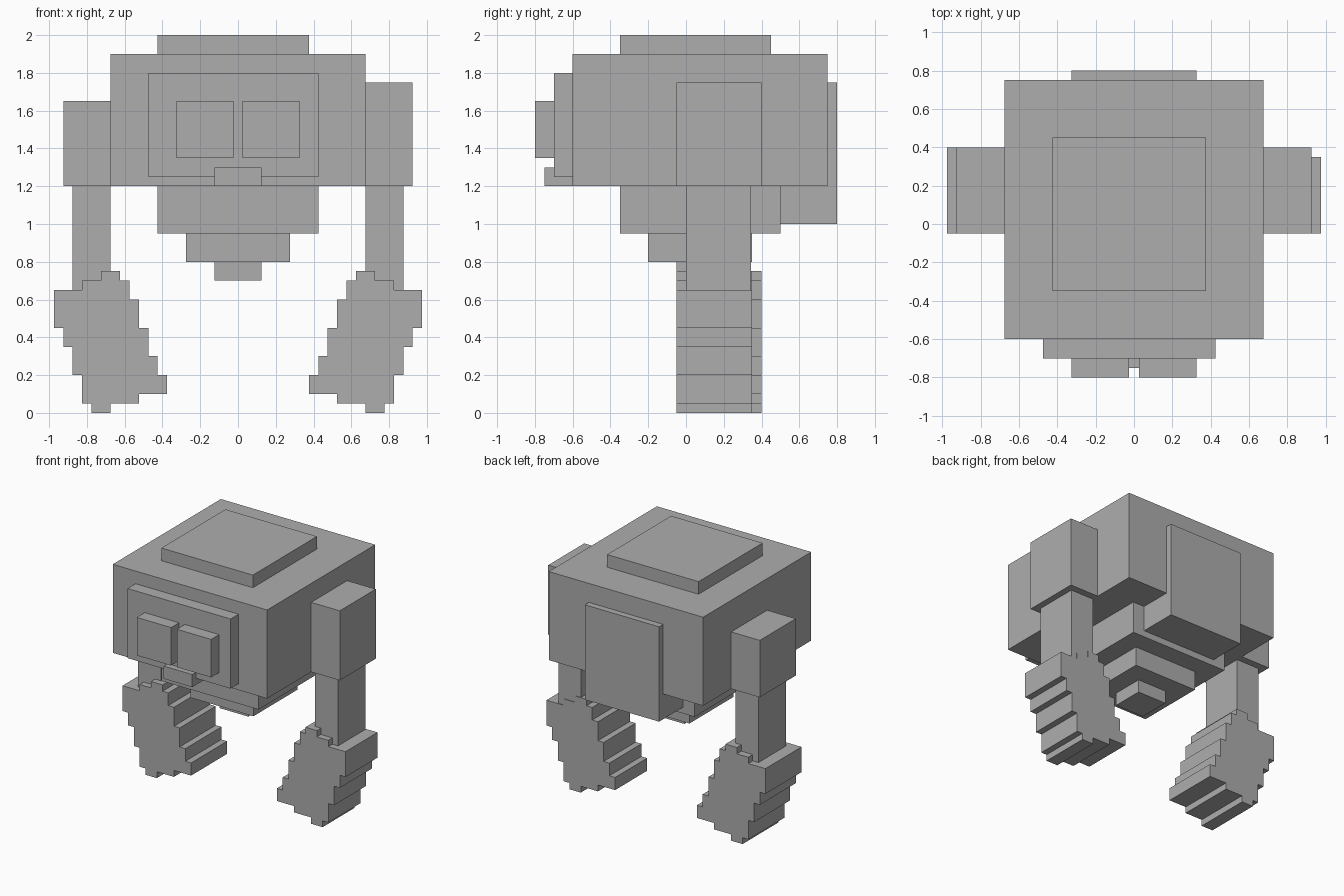
import bpy
import bmesh

if "Cube" in bpy.data.objects:
    bpy.data.objects.remove(bpy.data.objects["Cube"])

grey = bpy.data.materials.new("stone_grey")
grey.diffuse_color = (0.42, 0.42, 0.42, 1)
grey.use_nodes = True
grey.node_tree.nodes["Principled BSDF"].inputs["Base Color"].default_value = grey.diffuse_color


def finish(name, bm):
    bmesh.ops.recalc_face_normals(bm, faces=bm.faces)
    mesh = bpy.data.meshes.new(name)
    bm.to_mesh(mesh)
    bm.free()
    mesh.materials.append(grey)
    obj = bpy.data.objects.new(name, mesh)
    bpy.context.collection.objects.link(obj)
    return obj


def box(name, x, y, z):
    """Box from (min, max) ranges on each axis."""
    bm = bmesh.new()
    bmesh.ops.create_cube(bm, size=1)
    for v in bm.verts:
        v.co = [r[0] if c < 0 else r[1] for c, r in zip(v.co, (x, y, z))]
    return finish(name, bm)


def mirrored(side, a, b):
    return tuple(sorted((side * a, side * b)))


# Head block, cap and back plate
box("head", (-0.675, 0.675), (-0.6, 0.75), (1.2, 1.9))
box("cap", (-0.425, 0.375), (-0.35, 0.45), (1.9, 2.0))
box("back_plate", (-0.325, 0.325), (0.5, 0.8), (1.0, 1.75))

# Face
box("face_plate", (-0.475, 0.425), (-0.7, -0.6), (1.25, 1.8))
box("mouth", (-0.125, 0.125), (-0.75, -0.6), (1.2, 1.3))

# Stepped underside
box("belly_upper", (-0.425, 0.425), (-0.35, 0.5), (0.95, 1.2))
box("belly_middle", (-0.275, 0.275), (-0.2, 0.35), (0.8, 0.95))
box("belly_tip", (-0.125, 0.125), (-0.05, 0.2), (0.7, 0.8))

# Hand rows: (inner x, outer x, top z), from the bottom up
HAND = [
    (0.675, 0.775, 0.05), (0.525, 0.825, 0.10), (0.375, 0.825, 0.20),
    (0.425, 0.875, 0.30), (0.475, 0.875, 0.35), (0.475, 0.925, 0.45),
    (0.525, 0.975, 0.60), (0.575, 0.975, 0.65), (0.575, 0.825, 0.70),
    (0.625, 0.725, 0.75),
]


def hand(name, side, y0, y1):
    """Stepped outline extruded from front to back."""
    inner, outer, z = [], [], 0.0
    for xi, xo, top in HAND:
        inner += [(xi, z), (xi, top)]
        outer += [(xo, z), (xo, top)]
        z = top
    outline = []
    for p in inner + outer[::-1]:
        # skip points in the middle of a straight vertical edge
        if len(outline) > 1 and outline[-1][0] == outline[-2][0] == p[0]:
            outline.pop()
        if not outline or outline[-1] != p:
            outline.append(p)
    bm = bmesh.new()
    face = bm.faces.new([bm.verts.new((side * x, y0, h)) for x, h in outline])
    ext = bmesh.ops.extrude_face_region(bm, geom=[face], use_keep_orig=True)
    verts = [g for g in ext["geom"] if isinstance(g, bmesh.types.BMVert)]
    bmesh.ops.translate(bm, verts=verts, vec=(0, y1 - y0, 0))
    return finish(name, bm)


# Eyes and arms; one shoulder is taller and one hand is thicker
for label, side, shoulder_top, hand_back in (("left", -1, 1.65, 0.4),
                                             ("right", 1, 1.75, 0.35)):
    box(label + "_eye", mirrored(side, 0.025, 0.325), (-0.8, -0.7), (1.35, 1.65))
    box(label + "_shoulder", mirrored(side, 0.675, 0.925), (-0.05, 0.4),
        (1.2, shoulder_top))
    box(label + "_arm", mirrored(side, 0.675, 0.875), (0.0, 0.345), (0.64, 1.2))
    hand(label + "_hand", side, -0.05, hand_back)
